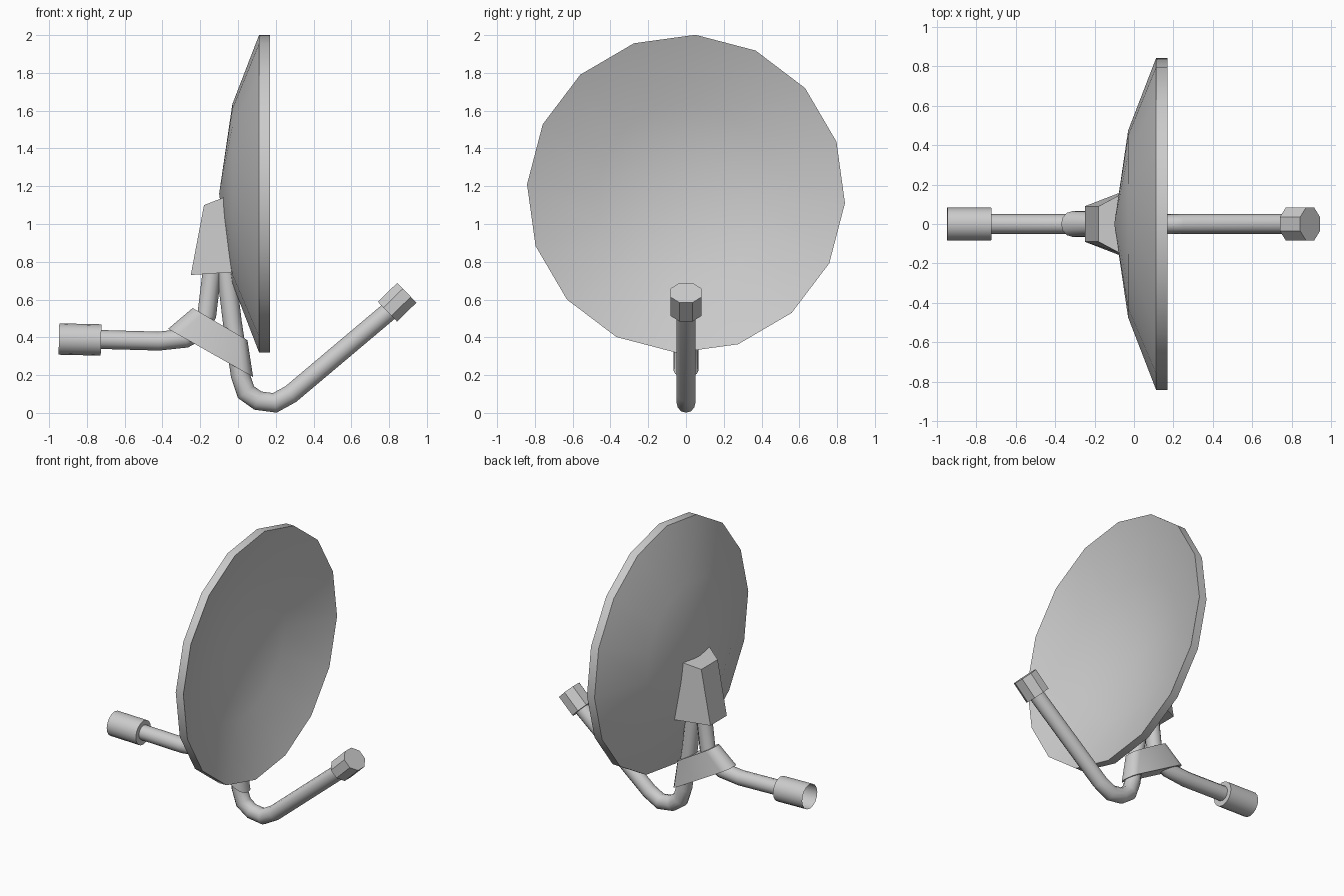
import bpy, bmesh, math
from mathutils import Vector

if "Cube" in bpy.data.objects:
    bpy.data.objects.remove(bpy.data.objects["Cube"])


def loft(name, rings, caps=(True, True), smooth=40):
    """Skin a list of equal-length vertex rings into one object."""
    bm = bmesh.new()
    loops = [[bm.verts.new(p) for p in ring] for ring in rings]
    n = len(loops[0])
    for a, b in zip(loops, loops[1:]):
        for i in range(n):
            j = (i + 1) % n
            bm.faces.new((a[i], a[j], b[j], b[i]))
    if caps[0]:
        bm.faces.new(loops[0][::-1])
    if caps[1]:
        bm.faces.new(loops[-1])
    bmesh.ops.remove_doubles(bm, verts=bm.verts, dist=1e-4)
    bmesh.ops.recalc_face_normals(bm, faces=bm.faces)
    mesh = bpy.data.meshes.new(name)
    bm.to_mesh(mesh)
    bm.free()
    ob = bpy.data.objects.new(name, mesh)
    bpy.context.collection.objects.link(ob)
    bpy.ops.object.select_all(action='DESELECT')
    ob.select_set(True)
    bpy.context.view_layer.objects.active = ob
    if smooth:
        bpy.ops.object.shade_smooth_by_angle(angle=math.radians(smooth))
    return ob


def sweep(name, path, ry, rn=None, sides=12, phase=0.0, radii=None, caps=(True, True)):
    """Sweep an ellipse along a path in the xz plane, mitred at bends."""
    rn = rn or ry
    pts = [Vector((x, 0, z)) for x, z in path]
    rings = []
    for i, p in enumerate(pts):
        d0 = (p - pts[max(i - 1, 0)]).normalized()
        d1 = (pts[min(i + 1, len(pts) - 1)] - p).normalized()
        t = (d0 + d1).normalized()
        ref = d1 if d1.length else d0
        n = Vector((-t.z, 0, t.x)) / max(t.dot(ref), 0.3)
        ring = []
        for k in range(sides):
            a = 2 * math.pi * k / sides + phase
            ring.append(p + n * rn * math.cos(a) + Vector((0, ry * math.sin(a), 0)))
        rings.append(ring)
    return loft(name, rings, caps)


# Dish: thick 16-sided shell turned around the x axis
def dish_ring(x, r):
    return [(x, r * math.cos(a), 1.16 + r * math.sin(a))
            for a in (math.radians(-3.4 + 22.5 * k) for k in range(16))]


profile = [(-0.10, 0), (-0.03, 0.475), (0.112, 0.843),
           (0.17, 0.843), (0.028, 0.475), (-0.042, 0)]
loft("dish", [dish_ring(x, r) for x, r in profile], caps=(False, False))


# Bracket behind the dish, flaring toward it
def bracket_ring(xb, zb, yb, xf, zf, yf):
    return [(xb, -yb, zb), (xf, -yf, zf), (xf, yf, zf), (xb, yb, zb)]


loft("dish_bracket", [bracket_ring(-0.25, 0.73, 0.09, -0.03, 0.745, 0.175),
                      bracket_ring(-0.18, 1.10, 0.09, -0.077, 1.14, 0.145)], smooth=0)

# Feed arm and its head
sweep("feed_arm", [(-0.065, 0.77), (-0.03, 0.48), (0.012, 0.20), (0.042, 0.11),
                   (0.105, 0.065), (0.195, 0.053), (0.28, 0.10), (0.82, 0.555)], 0.05)
sweep("feed_head", [(0.791, 0.536), (0.894, 0.636)], 0.09, 0.079,
      sides=8, phase=math.pi / 8)

# Mounting pipe
sweep("mount_pipe", [(-0.135, 0.77), (-0.165, 0.52), (-0.20, 0.44), (-0.28, 0.395),
                     (-0.42, 0.38), (-0.74, 0.389)], 0.05)

# Wall sleeve, a cup open at the outer end
sweep("wall_sleeve", [(-0.725, 0.386), (-0.948, 0.391)], 0.083, sides=16,
      caps=(True, False))


# Clamp joining the two pipes: tapered rounded block
def clamp_ring(p, q, w):
    p, q = Vector((p[0], 0, p[1])), Vector((q[0], 0, q[1]))
    d = (q - p).normalized()
    ring = []
    for c, s in ((p + d * w, -1), (q - d * w, 1)):
        for k in range(7):
            a = math.pi * (k / 6 - 0.5)
            ring.append(c + d * (s * w * math.cos(a)) + Vector((0, s * w * math.sin(a), 0)))
    return ring


loft("pipe_clamp", [clamp_ring((-0.37, 0.445), (0.08, 0.19), 0.065),
                    clamp_ring((-0.24, 0.555), (0.05, 0.385), 0.06)])
